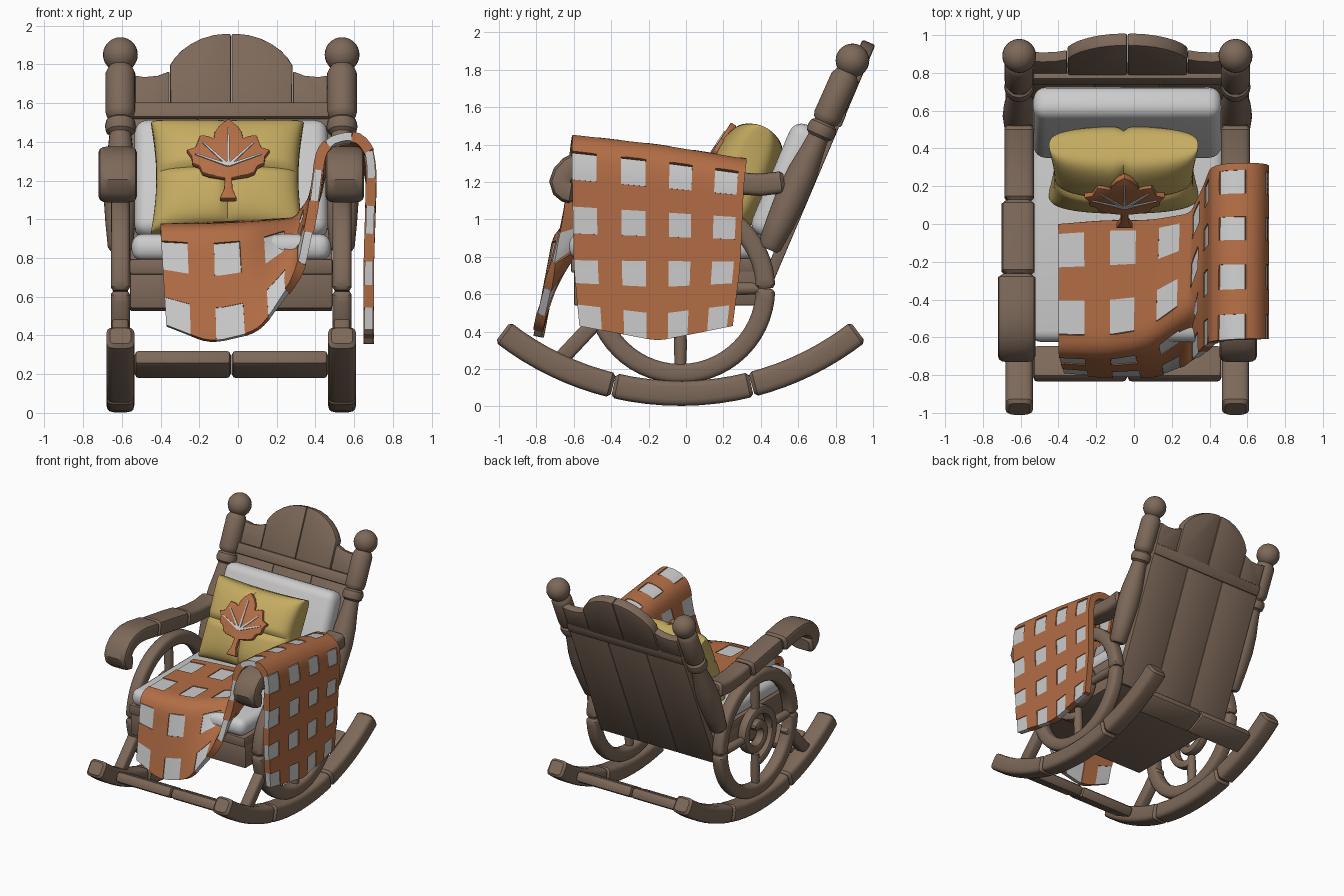
import bpy, bmesh, math
from mathutils import Matrix, Vector

if "Cube" in bpy.data.objects:
    bpy.data.objects.remove(bpy.data.objects["Cube"])

CX = -0.035          # chair centre line
T = math.radians(23) # backrest tilt

def material(name, col):
    m = bpy.data.materials.new(name)
    m.diffuse_color = (*col, 1)
    m.use_nodes = True
    m.node_tree.nodes["Principled BSDF"].inputs["Base Color"].default_value = m.diffuse_color
    return m

WOOD = material("wood", (0.205, 0.14, 0.10))
ORANGE = material("orange_cloth", (0.45, 0.155, 0.06))
YELLOW = material("yellow_cloth", (0.56, 0.41, 0.12))

def finish(name, bm, mat=None, bevel=0, seg=2, mtx=None):
    bmesh.ops.recalc_face_normals(bm, faces=bm.faces)
    if bevel:
        edges = [e for e in bm.edges if e.calc_face_angle(0) > 0.6]
        bmesh.ops.bevel(bm, geom=edges, offset=bevel, segments=seg, profile=0.5,
                        affect='EDGES', clamp_overlap=True)
    me = bpy.data.meshes.new(name)
    bm.to_mesh(me)
    bm.free()
    ob = bpy.data.objects.new(name, me)
    bpy.context.collection.objects.link(ob)
    if mtx:
        ob.matrix_world = mtx
    if mat:
        me.materials.append(mat)
    return ob

def place(x, y, z, tilt=0):
    return Matrix.Translation((x, y, z)) @ Matrix.Rotation(-tilt, 4, 'X')

def box(name, size, mtx, mat=WOOD, bevel=0.02, seg=2):
    bm = bmesh.new()
    bmesh.ops.create_cube(bm, size=1)
    bmesh.ops.scale(bm, vec=size, verts=bm.verts)
    return finish(name, bm, mat, bevel, seg, mtx)

def loft(name, rings, mat=WOOD, bevel=0, seg=2, mtx=None):
    bm = bmesh.new()
    rs = [[bm.verts.new(p) for p in r] for r in rings]
    n = len(rs[0])
    for a, b in zip(rs, rs[1:]):
        for i in range(n):
            bm.faces.new((a[i], a[(i + 1) % n], b[(i + 1) % n], b[i]))
    bm.faces.new(rs[0])
    bm.faces.new(rs[-1])
    return finish(name, bm, mat, bevel, seg, mtx)

def sweep(name, path, x, w, th, square=.45, n=16):
    """Bar of rounded section following a path in the y-z plane, with softened ends."""
    pts = [Vector(p) for p in path]
    pts.insert(1, pts[0] + (pts[1] - pts[0]).normalized() * .018)
    pts.insert(-1, pts[-1] + (pts[-2] - pts[-1]).normalized() * .018)
    sec = []
    for k in range(n):
        c, s = math.cos((k + .5) * math.tau / n), math.sin((k + .5) * math.tau / n)
        sec.append((math.copysign(abs(c) ** square, c) * w/2, math.copysign(abs(s) ** square, s) * th/2))
    rings = []
    for i, p in enumerate(pts):
        t = (pts[min(i + 1, len(pts) - 1)] - pts[max(i - 1, 0)]).normalized()
        nrm = Vector((-t.y, t.x))
        f = .76 if i in (0, len(pts) - 1) else 1
        rings.append([(x + a*f, *(p + nrm * b*f)) for a, b in sec])
    return loft(name, rings)

def lathe(name, prof, mtx, n=18):
    rings = [[(r * math.cos(k * math.tau / n), r * math.sin(k * math.tau / n), t)
              for k in range(n)] for t, r in prof]
    return loft(name, rings, mtx=mtx)

def prism(name, poly, depth, mtx, mat=WOOD, bevel=0.01):
    return loft(name, [[(x, y, z) for x, z in poly] for y in (-depth/2, depth/2)], mat, bevel, 2, mtx)

def arc(cy, cz, r, a0, a1, n):
    return [(cy + r * math.cos(a0 + (a1 - a0) * i / n), cz + r * math.sin(a0 + (a1 - a0) * i / n))
            for i in range(n + 1)]

# Side frames, left and right
WY, WZ = -0.03, 0.63
for s, side in ((-1, "left"), (1, "right")):
    x = CX + s * 0.5725
    # rocker in three pieces
    for k, (a, b) in enumerate(((-.665, -.236), (-.234, .248), (.25, .665))):
        sweep(f"{side}_rocker_{k}", arc(WY, 1.61, 1.54, a - math.pi/2, b - math.pi/2, 8), x, .145, .135)
    # wheel rim, scroll and spokes
    for k in (0, 1):
        sweep(f"{side}_wheel_rim_{k}", arc(WY, WZ, .455, k*math.pi + .003, (k+1)*math.pi - .003, 28), x, .1, .105, .6)
    spiral = []
    for i in range(49):
        a, r = -math.pi/2 - i / 48 * math.tau * 1.6, .235 - .185 * i / 48
        spiral.append((WY + r * math.cos(a), WZ + r * math.sin(a)))
    sweep(f"{side}_wheel_scroll", spiral, x, .08, .07, .6, 12)
    for k in range(4):
        lathe(f"{side}_spoke_{k}", [(.17, .03), (.3, .036), (.43, .03)],
              Matrix.Translation((x, WY, WZ)) @ Matrix.Rotation(k * math.pi/2, 4, 'X'))
    sweep(f"{side}_front_strut", [(-.70, .22), (-.42, .52)], x, .085, .085)
    # armrest with curled front
    sweep(f"{side}_arm_rear", [(.525, 1.2), (.4, 1.185), (.25, 1.195), (.122, 1.215)], x, .155, .12)
    sweep(f"{side}_arm_middle", [(.12, 1.217), (0, 1.24), (-.15, 1.265), (-.268, 1.283)], x + s*.006, .175, .13)
    sweep(f"{side}_arm_front", [(-.27, 1.285), (-.42, 1.312), (-.51, 1.315), (-.57, 1.303), (-.62, 1.278), (-.655, 1.24),
                                (-.67, 1.20), (-.66, 1.17), (-.635, 1.15), (-.60, 1.145)], x + s*.014, .2, .125)
    # turned back post with ball
    post = place(x, .44, .84, math.atan2(.45, 1.01))
    lathe(f"{side}_post_lower", [(0, .05), (.02, .065), (.15, .077), (.32, .088), (.45, .082), (.58, .064), (.66, .056)], post)
    lathe(f"{side}_post_collar", [(.655, .055), (.67, .074), (.70, .08), (.73, .074), (.745, .055)], post)
    lathe(f"{side}_post_upper", [(.74, .055), (.755, .07), (.78, .077), (1.0, .077), (1.02, .068), (1.05, .05)], post)
    bm = bmesh.new()
    bmesh.ops.create_uvsphere(bm, u_segments=24, v_segments=14, radius=.09)
    finish(f"{side}_post_ball", bm, WOOD, mtx=place(x, .89, 1.85))

# Cross bars between the rockers, tilted to follow them
for s0, nm in ((-1, "front"), (1, "rear")):
    for s in (-1, 1):
        box(f"{nm}_cross_bar_{s}", (.498, .19, .085), place(CX + s * .2505, WY + s0*.71, .25, -s0 * .46), bevel=.025)

# Seat
box("seat_box", (1.045, .98, .2), place(CX, -.11, .64), bevel=.01)
box("seat_rim", (1.05, 1.01, .08), place(CX, -.11, .755), bevel=.012)
box("seat_cushion", (1.03, 1.05, .14), place(CX, -.10, .855), None, .06, 4)

# Backrest boards, rail and crest in the tilted back frame
back = place(CX, .385, .55, T)
for k in range(3):
    box(f"back_plank_{k}", (.347, .06, 1.13), back @ place((k - 1) * .348, 0, .55), bevel=.006)
box("top_rail", (1.05, .1, .085), back @ place(0, -.01, 1.08), bevel=.012)
for s in (-1, 1):
    prism(f"crest_centre_{s}", [(s*a, b) for a, b in (
        (.001, 1.1), (.315, 1.1), (.317, 1.34), (.29, 1.385), (.255, 1.425), (.205, 1.463), (.15, 1.492),
        (.09, 1.511), (.04, 1.517), (.001, 1.518))], .075, back, bevel=.012)
    prism(f"crest_side_{s}", [(s*a, b) for a, b in (
        (.319, 1.1), (.52, 1.1), (.52, 1.29), (.45, 1.278), (.38, 1.285), (.319, 1.31))], .06, back, bevel=.01)
box("back_cushion", (1.0, .18, .645), back @ place(0, -.115, .66), None, .07, 4)

# Pillow with crossed seams
def pillow(name, w, h, t, mtx, mat, n=44):
    bm = bmesh.new()
    for side in (-1, 1):
        g = []
        for i in range(n + 1):
            for j in range(n + 1):
                a, b = math.sin((2*i/n - 1) * math.pi/2), math.sin((2*j/n - 1) * math.pi/2)
                d = t * max(0, (1 - a*a) * (1 - b*b)) ** .25
                d *= (1 - .17 * math.exp(-(a/.06)**2)) * (1 - .17 * math.exp(-(b/.06)**2))
                g.append(bm.verts.new((w*a*(1 - .07*(1 - b*b)), side*d, h*b*(1 - .05*(1 - a*a)))))
        for i in range(n):
            for j in range(n):
                k = i*(n + 1) + j
                bm.faces.new((g[k], g[k+1], g[k+n+2], g[k+n+1]))
    bmesh.ops.remove_doubles(bm, verts=bm.verts, dist=.0005)
    return finish(name, bm, mat, mtx=mtx)

pillow("pillow", .395, .315, .185, place(-.055, .285, 1.21, math.radians(25)), YELLOW)

# Leaf patch with pale veins
leaf = place(-.05, -.01, 1.1, math.radians(33))
half = [(.045, 0), (.022, .06), (.018, .13), (.10, .145), (.135, .16), (.15, .20), (.185, .215), (.19, .26),
        (.215, .30), (.17, .315), (.145, .39), (.105, .385), (.075, .37), (.07, .41), (.045, .45)]
prism("leaf_patch", half + [(0, .49)] + [(-a, b) for a, b in reversed(half)], .035, leaf, ORANGE, .006)
base = Vector((0, .2))
for k, tip in enumerate(((0, .43), (.13, .34), (-.13, .34), (.17, .27), (-.17, .27))):
    d = Vector(tip) - base
    p = Vector((-d.y, d.x)).normalized() * .008
    prism(f"leaf_vein_{k}", [base + p, base - p, Vector(tip) - p*.5, Vector(tip) + p*.5], .012,
          leaf @ place(0, -.018, 0), None, 0)

# Woven blanket: each section is back edge, middle, front edge
SECT = [((.675, .25, .43), (.675, -.15, .35), (.675, -.57, .43)),
        ((.675, .29, .75), (.675, -.15, .75), (.675, -.60, .75)),
        ((.69, .31, 1.2), (.69, -.15, 1.25), (.69, -.61, 1.30)),
        ((.66, .32, 1.28), (.66, -.15, 1.36), (.66, -.61, 1.41)),
        ((.555, .32, 1.31), (.555, -.15, 1.385), (.555, -.61, 1.44)),
        ((.435, .31, 1.27), (.435, -.15, 1.34), (.43, -.62, 1.38)),
        ((.40, .22, 1.1), (.39, -.2, 1.1), (.39, -.65, 1.06)),
        ((.32, .06, .985), (.30, -.45, .98), (.32, -.72, .72)),
        ((.08, .02, .97), (.06, -.64, .96), (.11, -.79, .42)),
        ((-.15, .02, .96), (-.15, -.68, .95), (-.14, -.79, .36)),
        ((-.40, .0, .95), (-.40, -.67, .95), (-.37, -.77, .45))]
SECT = [[Vector(p) for p in s] for s in SECT]
cum = [0]
for a, b in zip(SECT, SECT[1:]):
    cum.append(cum[-1] + (a[1].lerp(a[2], .3) - b[1].lerp(b[2], .3)).length)

def raw(u, v):
    u, v = min(max(u, 0), 1) * cum[-1], min(max(v, 0), 1)
    i = max(k for k in range(len(cum) - 1) if cum[k] <= u + 1e-9)
    f = (u - cum[i]) / (cum[i+1] - cum[i])
    b, m, e = (SECT[i][k].lerp(SECT[i+1][k], f) for k in range(3))
    return b.lerp(m, v / .52) if v < .52 else m.lerp(e, (v - .52) / .48)

def cloth(u, v):
    du, dv = min(.02, u, 1 - u), min(.05, v, 1 - v)
    return sum((raw(u + a*du, v + b*dv) for a in (-1, 0, 1) for b in (-1, 0, 1)), Vector()) / 9

NU, NV, SUB = 19, 8, 4
def v_stop(j):   # narrow orange band at the back edge, then even bands
    k = j / SUB
    return (k * .3 if k < 1 else k - .7) / (NV - .7)

def blanket(name, grey, thick, mat):
    bm = bmesh.new()
    g = [[bm.verts.new(cloth(i / (NU*SUB), v_stop(j))) for j in range(NV*SUB + 1)] for i in range(NU*SUB + 1)]
    for i in range(NU*SUB):
        for j in range(NV*SUB):
            if ((i//SUB) % 2 == 0 and (j//SUB) % 2 == 1) == grey:
                bm.faces.new((g[i][j], g[i+1][j], g[i+1][j+1], g[i][j+1]))
    bmesh.ops.delete(bm, geom=[v for v in bm.verts if not v.link_faces], context='VERTS')
    ob = finish(name, bm, mat)
    m = ob.modifiers.new("thickness", 'SOLIDIFY')
    m.thickness, m.offset = thick, 0

blanket("blanket_weave", False, .054, ORANGE)
blanket("blanket_grey_squares", True, .042, None)

# Apply thickness, then smooth shading with sharp edges kept
bpy.ops.object.select_all(action='SELECT')
bpy.context.view_layer.objects.active = bpy.context.selected_objects[0]
bpy.ops.object.convert(target='MESH')
bpy.ops.object.shade_smooth_by_angle(angle=math.radians(35))
